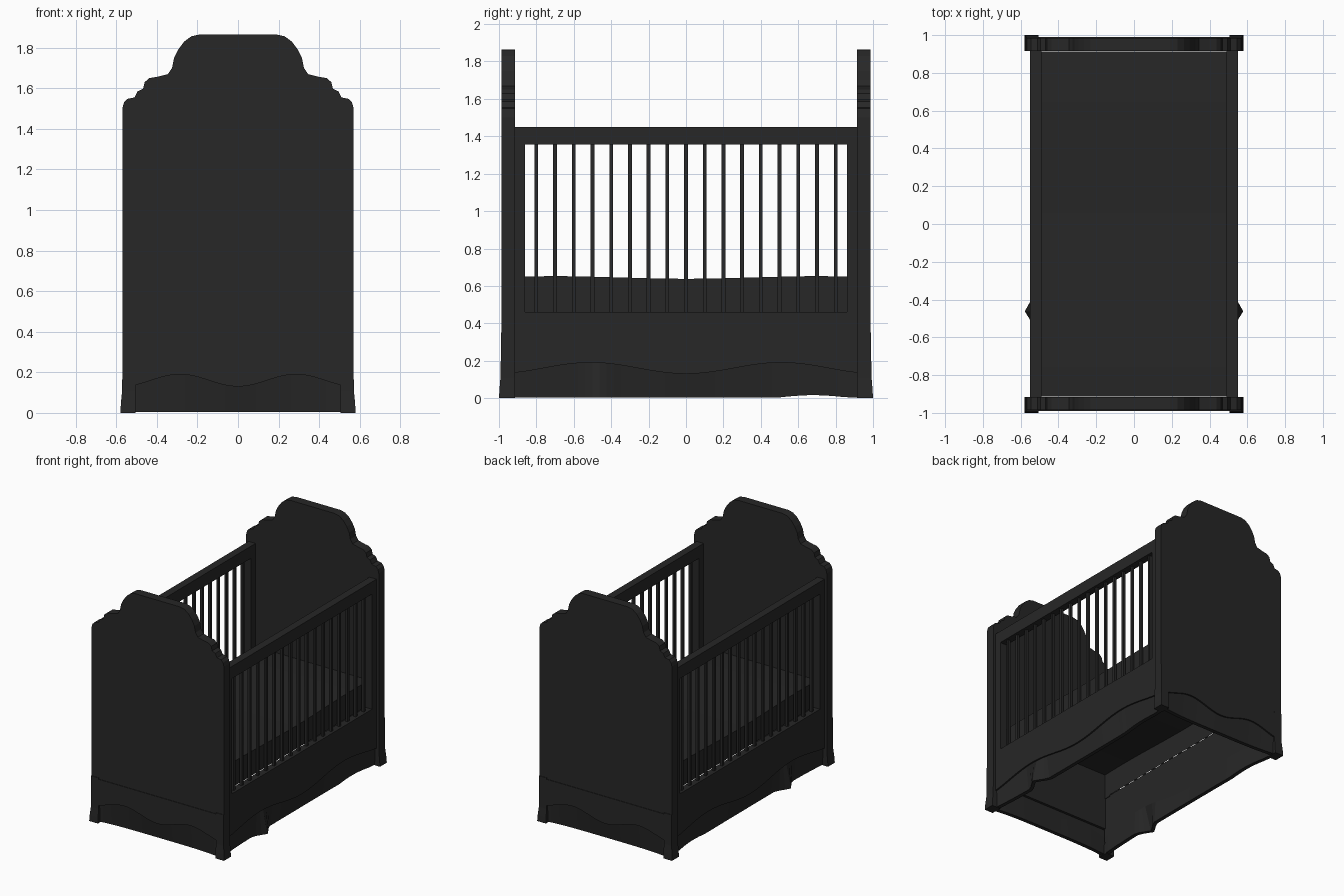
import bpy, bmesh, math

if "Cube" in bpy.data.objects:
    bpy.data.objects.remove(bpy.data.objects["Cube"])

black = bpy.data.materials.new("dark_paint")
black.diffuse_color = (0.02, 0.02, 0.02, 1)
black.use_nodes = True
black.node_tree.nodes["Principled BSDF"].inputs["Base Color"].default_value = black.diffuse_color


def finish(name, bm, recalc=True):
    if recalc:
        bmesh.ops.recalc_face_normals(bm, faces=bm.faces)
    me = bpy.data.meshes.new(name)
    bm.to_mesh(me)
    bm.free()
    me.materials.append(black)
    ob = bpy.data.objects.new(name, me)
    bpy.context.collection.objects.link(ob)
    return ob


def loft(bm, rings, cap=True):
    rows = [[bm.verts.new(p) for p in r] for r in rings]
    n = len(rows[0])
    for a, b in zip(rows, rows[1:]):
        for i in range(n):
            j = (i + 1) % n
            bm.faces.new((a[i], a[j], b[j], b[i]))
    if cap:
        bm.faces.new(rows[0])
        bm.faces.new(rows[-1])


def box(name, x0, x1, y0, y1, z0, z1):
    bm = bmesh.new()
    loft(bm, [[(x0, y0, z), (x1, y0, z), (x1, y1, z), (x0, y1, z)] for z in (z0, z1)])
    return finish(name, bm)


# End panels with stepped, rounded crown
half = [(0.57, 0.2), (0.57, 1.5), (0.562, 1.53), (0.545, 1.548), (0.51, 1.555),
        (0.495, 1.585), (0.468, 1.597), (0.46, 1.63), (0.437, 1.65), (0.40, 1.656),
        (0.345, 1.67), (0.325, 1.70), (0.315, 1.75), (0.295, 1.79), (0.265, 1.83),
        (0.23, 1.856), (0.19, 1.865)]
outline = half + [(-x, z) for x, z in reversed(half)]
for s, name in ((-1, "front_end_panel"), (1, "back_end_panel")):
    bm = bmesh.new()
    loft(bm, [[(x, s * y, z) for x, z in outline] for y in (0.915, 0.986)])
    finish(name, bm)


# Scalloped skirts: wavy lip over a recessed lower face that reaches the floor
def skirt(name, place, length, d0, ztop, bump):
    bm = bmesh.new()
    rings = []
    us = [-1 + i / 24 for i in range(49)]
    for t in us:
        u = t * length
        zw = 0.16 - 0.03 * math.cos(2 * math.pi * t / 1.1)
        db = d0 - 0.035 + 0.02 * abs(t) ** 4
        lift = 0.004
        if bump:
            db += max(0, 1 - abs(u + 0.46) / 0.1) * (0.58 - db)
            if 0.5 < u < 0.86:
                lift += 0.012 * math.sin(math.pi * (u - 0.5) / 0.36)
        rings.append([place(u, d, z) for d, z in (
            (d0, ztop), (d0, zw), (d0 - 0.012, zw), (db, lift),
            (db - 0.03, lift), (d0 - 0.055, zw), (d0 - 0.055, ztop))])
    loft(bm, rings)
    finish(name, bm)


for s, side in ((-1, "left"), (1, "right")):
    skirt(side + "_skirt", lambda u, d, z: (s * d, u, z), 0.925, 0.55, 0.46, True)
for s, side in ((-1, "front"), (1, "back")):
    skirt(side + "_skirt", lambda u, d, z: (u, s * d, z), 0.52, 0.99, 0.34, False)

# Flared corner feet and posts
for sx in (-1, 1):
    for sy in (-1, 1):
        bm = bmesh.new()
        rings = []
        for z, ox, oy in ((0, 0.58, 1.0), (0.05, 0.577, 0.997), (0.11, 0.571, 0.992),
                          (0.22, 0.57, 0.99), (0.35, 0.57, 0.99)):
            rings.append([(sx * x, sy * y, z) for x, y in
                          ((0.505, 0.915), (ox, 0.915), (ox, oy), (0.505, oy))])
        loft(bm, rings)
        finish("corner_foot", bm)

# Side rails, stiles and slats
for s in (-1, 1):
    a, b = sorted((s * 0.49, s * 0.55))
    box("top_rail", a, b, -0.916, 0.916, 1.355, 1.45)
    for sy in (-1, 1):
        y0, y1 = sorted((sy * 0.86, sy * 0.916))
        box("side_stile", a, b, y0, y1, 0.45, 1.36)
    a, b = sorted((s * 0.51, s * 0.53))
    for i in range(17):
        y = -0.8 + 0.1 * i
        box("slat", a, b, y - 0.01, y + 0.01, 0.455, 1.36)

# Mattress: gently dipped top, walls, open underneath
bm = bmesh.new()
N, M = 8, 20
g = []
for i in range(N + 1):
    row = []
    for j in range(M + 1):
        u, v = -1 + 2 * i / N, -1 + 2 * j / M
        z = 0.638 + 0.014 * math.sin(math.pi * min(1, abs(v)) * 0.65) ** 2
        row.append(bm.verts.new((0.49 * u, 0.913 * v, z)))
    g.append(row)
for i in range(N):
    for j in range(M):
        f = bm.faces.new((g[i][j], g[i + 1][j], g[i + 1][j + 1], g[i][j + 1]))
        f.smooth = True
edges = [e for e in bm.edges if e.is_boundary]
ext = bmesh.ops.extrude_edge_only(bm, edges=edges)
for v in ext["geom"]:
    if isinstance(v, bmesh.types.BMVert):
        v.co.z = 0.46
for f in bm.faces:
    f.smooth = abs(f.normal.z) > 0.5
finish("mattress", bm)
